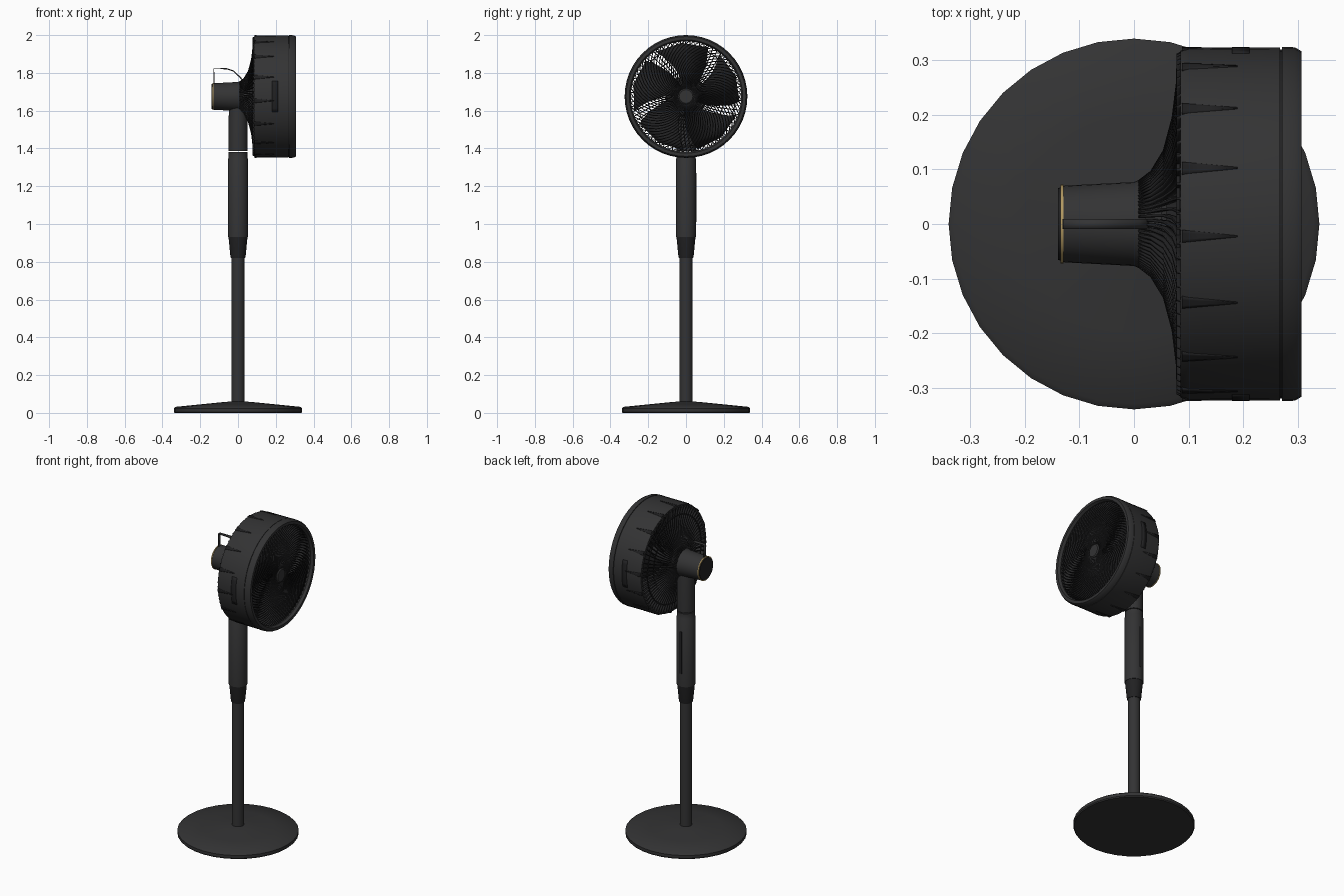
import bpy
import bmesh
from math import cos, sin, pi, radians

cube = bpy.data.objects.get("Cube")
if cube:
    bpy.data.objects.remove(cube, do_unlink=True)

HEAD_Z = 1.675
DRUM_R = 0.321


def material(name, color):
    m = bpy.data.materials.new(name)
    m.use_nodes = True
    m.diffuse_color = (*color, 1)
    m.node_tree.nodes["Principled BSDF"].inputs["Base Color"].default_value = (*color, 1)
    return m


CHARCOAL = material("charcoal plastic", (0.033, 0.033, 0.034))
BLACK = material("black plastic", (0.015, 0.015, 0.016))
GOLD = material("gold trim", (0.45, 0.32, 0.12))


def finish(name, bm, mat, angle=35, thickness=0, offset=0):
    bmesh.ops.remove_doubles(bm, verts=bm.verts, dist=1e-5)
    bmesh.ops.recalc_face_normals(bm, faces=bm.faces)
    me = bpy.data.meshes.new(name)
    bm.to_mesh(me)
    bm.free()
    me.materials.append(mat)
    me.shade_smooth()
    me.set_sharp_from_angle(angle=radians(angle))
    ob = bpy.data.objects.new(name, me)
    bpy.context.collection.objects.link(ob)
    if thickness:
        mod = ob.modifiers.new("Thickness", 'SOLIDIFY')
        mod.thickness = thickness
        mod.offset = offset
    return ob


def head_point(x, r, a):
    # cylindrical position around the head's axis
    return (x, r * cos(a), HEAD_Z + r * sin(a))


def stand_point(z, r, a):
    return (r * cos(a), r * sin(a), z)


def lathe(name, profile, mat, place=stand_point, sides=40, closed=False):
    bm = bmesh.new()
    rings = [[bm.verts.new(place(p, r, 2 * pi * i / sides)) for i in range(sides)]
             for p, r in profile]
    pairs = list(zip(rings, rings[1:]))
    if closed:
        pairs.append((rings[-1], rings[0]))
    for lo, hi in pairs:
        for i in range(sides):
            j = (i + 1) % sides
            bm.faces.new((lo[i], lo[j], hi[j], hi[i]))
    return finish(name, bm, mat)


def fins(name, path, count, depth, thickness, mat):
    # radial array of thin strips following (x, radius, angle)
    bm = bmesh.new()
    for k in range(count):
        turn = 2 * pi * k / count
        pts = [(bm.verts.new(head_point(x, r, a + turn)),
                bm.verts.new(head_point(x + depth, r, a + turn))) for x, r, a in path]
        for (a0, a1), (b0, b1) in zip(pts, pts[1:]):
            bm.faces.new((a0, b0, b1, a1))
    return finish(name, bm, mat, 40, thickness)


def drum_patches(name, x0, x1, angles, half0, half1, mat, steps=4):
    # thin plates hugging the drum, half-widths given in radians at each end
    bm = bmesh.new()
    for a in angles:
        rows = []
        for i in range(steps + 1):
            s = 2 * i / steps - 1
            rows.append((bm.verts.new(head_point(x0, DRUM_R, a + s * half0)),
                         bm.verts.new(head_point(x1, DRUM_R, a + s * half1))))
        for (a0, a1), (b0, b1) in zip(rows, rows[1:]):
            bm.faces.new((a0, b0, b1, a1))
    return finish(name, bm, mat, 40, 0.007)


# Stand
lathe("base", [(0, 0), (0, 0.335), (0.006, 0.34), (0.024, 0.34), (0.032, 0.33),
               (0.045, 0.2), (0.056, 0.09), (0.06, 0.045), (0.06, 0)], CHARCOAL, sides=32)
lathe("pole", [(0.05, 0), (0.05, 0.035), (0.84, 0.035), (0.84, 0)], CHARCOAL, sides=24)
lathe("height_collar", [(0.82, 0), (0.82, 0.038), (0.835, 0.041), (0.93, 0.05), (0.93, 0)],
      BLACK, sides=24)
lathe("sleeve", [(0.93, 0), (0.93, 0.053), (1.345, 0.053), (1.35, 0.05), (1.382, 0.05),
                 (1.382, 0)], CHARCOAL, sides=24)
lathe("neck", [(1.387, 0), (1.387, 0.05), (1.56, 0.05), (1.63, 0.045), (1.63, 0)],
      CHARCOAL, sides=24)

# Dark slot on the rear of the sleeve
bm = bmesh.new()
bmesh.ops.create_cube(bm, size=1)
bmesh.ops.scale(bm, vec=(0.016, 0.008, 0.26), verts=bm.verts)
bmesh.ops.translate(bm, vec=(0, 0.0505, 1.14), verts=bm.verts)
finish("sleeve_slot", bm, BLACK)

# Motor housing
lathe("motor_housing", [(-0.13, 0), (-0.13, 0.07), (-0.115, 0.071), (0, 0.077), (0.03, 0.09),
                        (0.05, 0.105), (0.06, 0.1), (0.06, 0)], CHARCOAL, head_point, 32)
lathe("gold_ring", [(-0.135, 0.06), (-0.135, 0.072), (-0.129, 0.072), (-0.129, 0.06)],
      GOLD, head_point, 32, True)
lathe("rear_cap", [(-0.139, 0), (-0.139, 0.066), (-0.13, 0.068), (-0.13, 0)],
      BLACK, head_point, 32)

# Carrying handle
bm = bmesh.new()
side = [[bm.verts.new((x, y, z)) for x, z in
         ((-0.128, 1.735), (-0.128, 1.822), (-0.06, 1.822), (-0.025, 1.81),
          (0.008, 1.78), (0.04, 1.745))] for y in (-0.009, 0.009)]
for i in range(len(side[0]) - 1):
    bm.faces.new((side[0][i], side[0][i + 1], side[1][i + 1], side[1][i]))
finish("handle", bm, CHARCOAL, 35, 0.006)

# Drum, front bezel and rear rim
lathe("drum", [(0.085, 0.3), (0.085, 0.318), (0.092, DRUM_R), (0.1, DRUM_R + 0.002),
               (0.268, DRUM_R + 0.003), (0.268, 0.305)], CHARCOAL, head_point, 48, True)
lathe("front_bezel", [(0.271, 0.298), (0.271, 0.325), (0.295, 0.324), (0.307, 0.317),
                      (0.307, 0.3), (0.292, 0.292)], CHARCOAL, head_point, 48, True)
lathe("bezel_seam", [(0.262, 0.3), (0.262, 0.32), (0.276, 0.32), (0.276, 0.3)],
      BLACK, head_point, 48, True)

# Tapered marks and side panels around the drum
drum_patches("drum_wedges", 0.088, 0.19, [radians(4 + 22.5 * k) for k in range(16)],
             0.036, 0.004, BLACK)
drum_patches("side_panels", 0.18, 0.212, [0, pi], 0.26, 0.26, BLACK, 8)

# Rear grille
rear_path = [(0, 0.074, 0), (0.03, 0.097, 0.02), (0.053, 0.135, 0.06),
             (0.069, 0.195, 0.12), (0.077, 0.26, 0.17), (0.078, 0.312, 0.2),
             (0.09, 0.319, 0.2)]
fins("rear_grille", rear_path, 72, 0.012, 0.005, BLACK)
for n, r in enumerate((0.2, 0.26)):
    lathe(f"rear_grille_ring_{n + 1}", [(0.078, r), (0.078, r + 0.005), (0.084, r + 0.005),
                                        (0.084, r)], BLACK, head_point, 48, True)

# Front swirl grille
swirl = [(0.285 + 0.006 * (1 - t), 0.035 + 0.263 * t, -0.95 * t ** 1.3)
         for t in (i / 8 for i in range(9))]
fins("front_grille", swirl, 72, -0.016, 0.005, BLACK)
lathe("front_hub", [(0.272, 0), (0.272, 0.042), (0.292, 0.042), (0.297, 0.036), (0.297, 0)],
      CHARCOAL, head_point, 24)

# Fan rotor with broad pitched blades
lathe("rotor_hub", [(0.06, 0), (0.06, 0.05), (0.22, 0.05), (0.235, 0.035), (0.235, 0)],
      BLACK, head_point, 24)
bm = bmesh.new()
BLADES, STEPS = 5, 6
for k in range(BLADES):
    rows = []
    for i in range(STEPS + 1):
        t = i / STEPS
        r, sweep = 0.045 + 0.24 * t, 0.4 * t + 2 * pi * k / BLADES
        rows.append([bm.verts.new(head_point(0.17 + 0.045 * s, r, sweep + 0.5 * s))
                     for s in (-1, 0, 1)])
    for lo, hi in zip(rows, rows[1:]):
        for j in range(2):
            bm.faces.new((lo[j], lo[j + 1], hi[j + 1], hi[j]))
finish("fan_blades", bm, BLACK, 40, 0.004)
